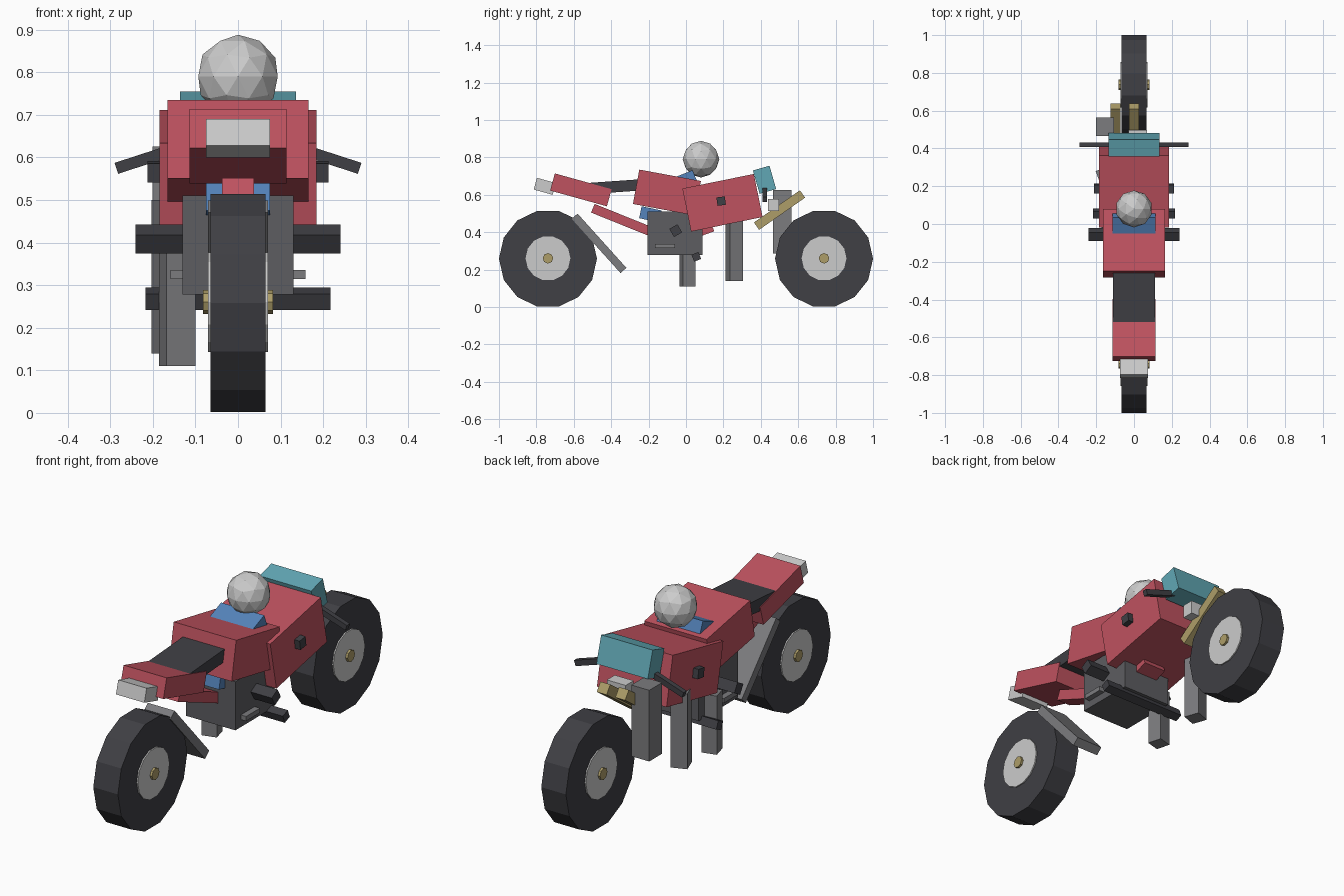
import bpy
from math import radians, pi

COL = {"red": (0.52, 0.085, 0.115), "dark": (0.05, 0.05, 0.058), "engine": (0.11, 0.11, 0.12),
       "mid": (0.2, 0.2, 0.21), "light": (0.52, 0.53, 0.54), "teal": (0.12, 0.39, 0.46),
       "gold": (0.42, 0.34, 0.14), "blue": (0.09, 0.23, 0.5)}
MATS = {}
for key, rgb in COL.items():
    MATS[key] = bpy.data.materials.new(key)
    MATS[key].diffuse_color = (*rgb, 1)


def finish(name, col):
    ob = bpy.context.object
    ob.name = name
    ob.data.materials.append(MATS[col])
    return ob


def box(name, col, loc, size, tilt=0, roll=0, turn=0):
    bpy.ops.mesh.primitive_cube_add(size=1, location=loc)
    ob = finish(name, col)
    ob.scale = size
    ob.rotation_euler = (radians(tilt), radians(roll), radians(turn))
    return ob


def disc(name, col, y, z, r, width, sides):
    bpy.ops.mesh.primitive_cylinder_add(vertices=sides, radius=r, depth=width,
                                        location=(0, y, z), rotation=(0, pi / 2, 0))
    finish(name, col)


# wheels
for tag, y in (("front", 0.738), ("rear", -0.738)):
    disc(tag + "_tyre", "dark", y, 0.258, 0.262, 0.13, 14)
    disc(tag + "_hub", "light", y, 0.26, 0.12, 0.142, 14)
    disc(tag + "_axle", "gold", y, 0.26, 0.028, 0.164, 8)

# bodywork
box("front_fairing", "red", (0, 0.195, 0.557), (0.368, 0.39, 0.235), 11.5)
box("fuel_tank", "red", (0, -0.102, 0.612), (0.33, 0.335, 0.187), -10.5)
box("tail", "red", (0, -0.562, 0.626), (0.228, 0.315, 0.095), -15.5)
box("tail_strut", "red", (0, -0.345, 0.466), (0.076, 0.33, 0.05), -22)
box("belly_bracket", "red", (0, 0.09, 0.425), (0.12, 0.1, 0.08), 20)
box("tail_light", "light", (0, -0.755, 0.645), (0.15, 0.105, 0.065), -15.5)
box("seat", "dark", (0, -0.38, 0.643), (0.22, 0.28, 0.06), 4)
box("windscreen", "teal", (0, 0.42, 0.68), (0.272, 0.092, 0.13), 16)
box("blue_tank_pad", "blue", (0, 0.0, 0.685), (0.228, 0.1, 0.06), 22)
box("blue_side_block", "blue", (0, -0.19, 0.495), (0.15, 0.11, 0.065), -12)

# rounded dome on the tank
bpy.ops.mesh.primitive_ico_sphere_add(subdivisions=2, radius=0.098, location=(0, 0.08, 0.79))
finish("dome", "light")

# engine, pegs and bars
box("engine", "engine", (0, -0.058, 0.394), (0.26, 0.295, 0.232))
box("engine_strip", "mid", (0, -0.112, 0.325), (0.316, 0.105, 0.022))
box("foot_peg_bar", "dark", (0, -0.055, 0.408), (0.482, 0.05, 0.05), 30)
box("lower_peg_bar", "dark", (0, 0.055, 0.268), (0.434, 0.04, 0.04), 22)
box("fairing_pegs", "dark", (0, 0.188, 0.566), (0.424, 0.045, 0.045), 8)
for tag, s in (("right", 1), ("left", -1)):
    box("handlebar_" + tag, "dark", (s * 0.2, 0.42, 0.602), (0.18, 0.024, 0.027), 0, s * 18)

# side columns and front mounts
box("front_column", "mid", (-0.153, 0.515, 0.455), (0.095, 0.098, 0.34))
box("middle_column", "mid", (-0.155, 0.258, 0.32), (0.075, 0.075, 0.36), turn=20)
box("rear_column", "mid", (-0.143, 0.008, 0.25), (0.07, 0.07, 0.28), turn=15)
box("front_mount", "light", (0.02, 0.468, 0.545), (0.1, 0.06, 0.065))
for i, x in enumerate((-0.098, 0.0)):
    box("gold_strut_%d" % i, "gold", (x, 0.5, 0.518), (0.052, 0.3, 0.048), 35)

# rear swing plate
box("swing_plate", "mid", (0, -0.465, 0.34), (0.142, 0.39, 0.042), -48)
